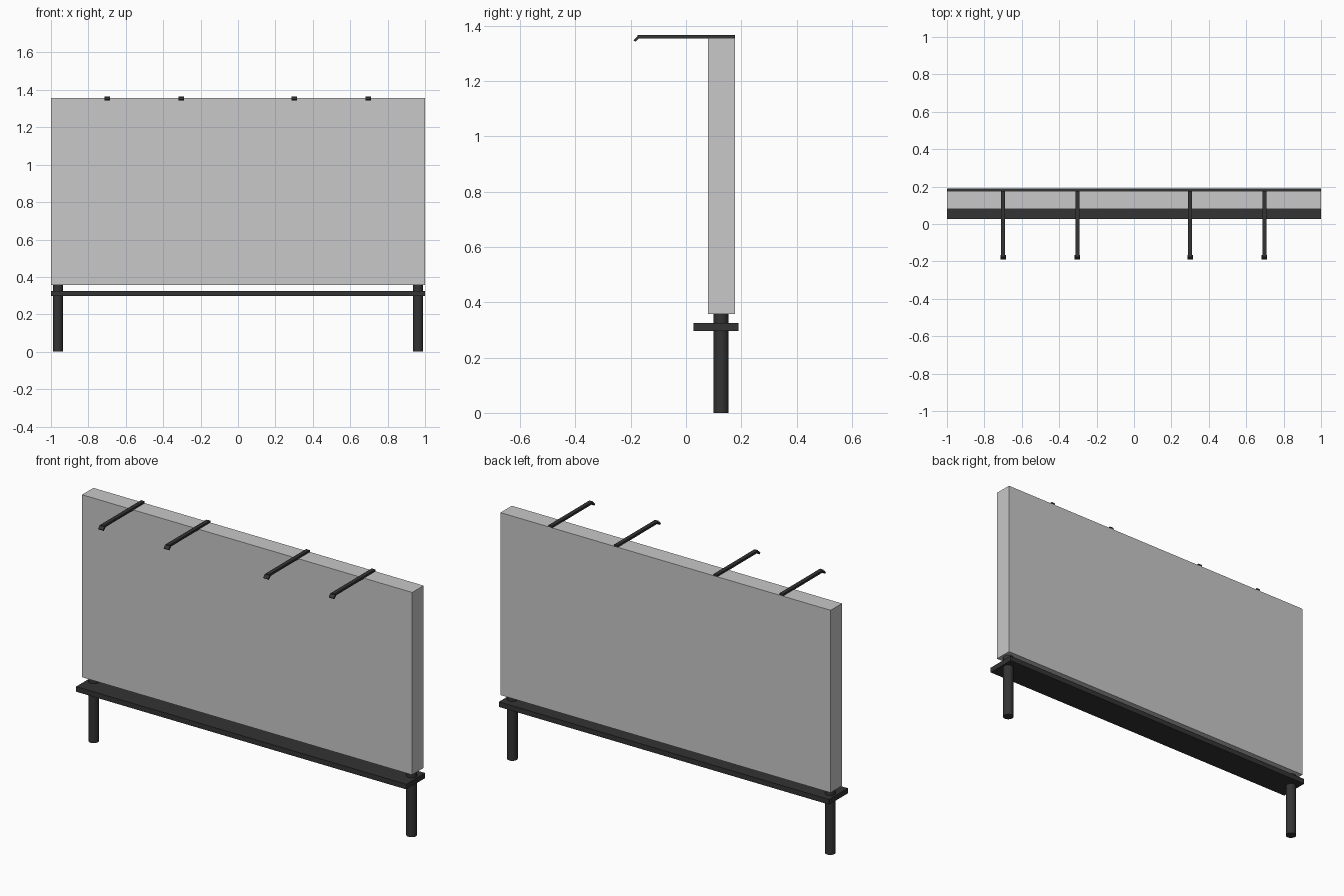
import bpy, bmesh, math
from mathutils import Matrix

if "Cube" in bpy.data.objects:
    bpy.data.objects.remove(bpy.data.objects["Cube"])


def material(name, value):
    m = bpy.data.materials.new(name)
    m.diffuse_color = (value, value, value, 1)
    m.use_nodes = True
    m.node_tree.nodes["Principled BSDF"].inputs["Base Color"].default_value = m.diffuse_color
    return m


grey = material("light_grey_panel", 0.58)
dark = material("dark_metal", 0.033)


def finish(name, bm, mat):
    me = bpy.data.meshes.new(name)
    bm.to_mesh(me)
    bm.free()
    me.materials.append(mat)
    ob = bpy.data.objects.new(name, me)
    bpy.context.collection.objects.link(ob)
    return ob


def box(name, lo, hi, mat):
    bm = bmesh.new()
    bmesh.ops.create_cube(bm, size=1)
    for v in bm.verts:
        v.co = [(a + b) / 2 + c * (b - a) for a, b, c in zip(lo, hi, v.co)]
    return finish(name, bm, mat)


def prism(name, x, width, profile, mat):
    # side profile (y, z) extruded along x
    bm = bmesh.new()
    face = bm.faces.new([bm.verts.new((x - width / 2, y, z)) for y, z in profile])
    ext = bmesh.ops.extrude_face_region(bm, geom=[face])
    verts = [g for g in ext["geom"] if isinstance(g, bmesh.types.BMVert)]
    bmesh.ops.translate(bm, verts=verts, vec=(width, 0, 0))
    bmesh.ops.recalc_face_normals(bm, faces=bm.faces)
    return finish(name, bm, mat)


# Sign panel and walkway
box("sign_panel", (-1, 0.079, 0.357), (1, 0.177, 1.356), grey)
box("walkway", (-1, 0.028, 0.297), (1, 0.19, 0.325), dark)

# Round support posts
for side, x in (("left", -0.963), ("right", 0.963)):
    bm = bmesh.new()
    bmesh.ops.create_cone(bm, cap_ends=True, segments=20, radius1=0.027,
                          radius2=0.027, depth=0.37,
                          matrix=Matrix.Translation((x, 0.127, 0.185)))
    for f in bm.faces:
        f.smooth = len(f.verts) == 4
    for e in bm.edges:
        e.smooth = e.calc_face_angle(0) < math.radians(40)
    finish(side + "_post", bm, dark)

# Lamp arms with tilted heads reaching over the front
for i, x in enumerate((-0.7, -0.303, 0.3, 0.697), 1):
    box(f"lamp_arm_{i}", (x - 0.011, -0.176, 1.354), (x + 0.011, 0.177, 1.366), dark)
    prism(f"lamp_head_{i}", x, 0.03,
          [(-0.19, 1.348), (-0.174, 1.364), (-0.166, 1.358), (-0.183, 1.342)], dark)
